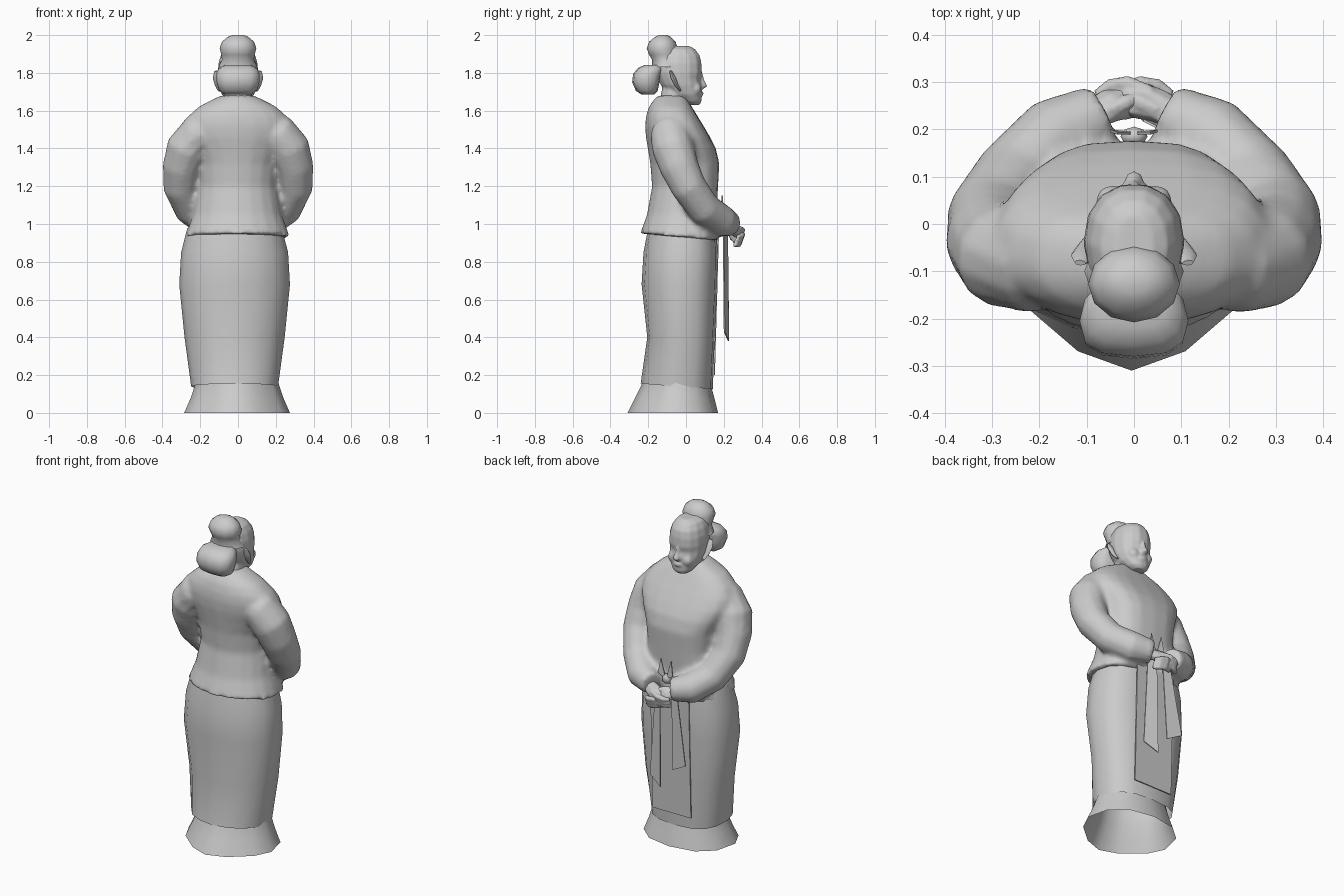
import bpy, bmesh, math
from mathutils import Vector

cube = bpy.data.objects.get("Cube")
if cube:
    bpy.data.objects.remove(cube, do_unlink=True)

grey = bpy.data.materials.new("plain grey")
grey.use_nodes = True
grey.diffuse_color = (0.6, 0.6, 0.6, 1)
grey.node_tree.nodes["Principled BSDF"].inputs["Base Color"].default_value = (0.6, 0.6, 0.6, 1)


def finish(name, bm, angle=50):
    bmesh.ops.recalc_face_normals(bm, faces=bm.faces)
    mesh = bpy.data.meshes.new(name)
    bm.to_mesh(mesh)
    bm.free()
    mesh.materials.append(grey)
    obj = bpy.data.objects.new(name, mesh)
    bpy.context.collection.objects.link(obj)
    bpy.ops.object.select_all(action='DESELECT')
    obj.select_set(True)
    bpy.context.view_layer.objects.active = obj
    bpy.ops.object.shade_smooth_by_angle(angle=math.radians(angle))
    return obj


def skin(name, rings, angle=50, closed=True):
    """Join rings of points into a surface, capped unless open."""
    bm = bmesh.new()
    loops = [[bm.verts.new(p) for p in ring] for ring in rings]
    n = len(loops[0])
    for a, b in zip(loops, loops[1:]):
        for i in range(n):
            j = (i + 1) % n
            bm.faces.new((a[i], a[j], b[j], b[i]))
    if closed:
        bm.faces.new(loops[0])
        bm.faces.new(loops[-1])
    return finish(name, bm, angle)


def stack(name, rows, n=16, square=1.0, rear=1.0, cx=0, tilt=0, angle=50, closed=True):
    """Rows of (z, half width, low y, high y); square and rear below 1 make boxier rings."""
    rings = []
    for k, (z, hw, low, high) in enumerate(rows):
        ring = []
        for i in range(n):
            t = math.tau * i / n
            c, s = math.cos(t), math.sin(t)
            e = square if s > 0 else rear
            x = cx + hw * math.copysign(abs(c) ** e, c)
            y = (low + high) / 2 + (high - low) / 2 * math.copysign(abs(s) ** e, s)
            ring.append((x, y, z - (tilt * s if k == 0 else 0)))
        rings.append(ring)
    return skin(name, rings, angle, closed)


def tube(name, path, n=10, flat=1.0, mirror=1):
    """Rings (x, y, z, radius) swept along a path."""
    pts = [Vector((p[0] * mirror, p[1], p[2])) for p in path]
    rings = []
    for k, p in enumerate(pts):
        d = (pts[min(k + 1, len(pts) - 1)] - pts[max(k - 1, 0)]).normalized()
        u = d.cross(Vector((0, 1, 0.8))).normalized()
        v = d.cross(u)
        r = path[k][3]
        rings.append([p + u * r * math.cos(math.tau * i / n) + v * r * flat * math.sin(math.tau * i / n)
                      for i in range(n)])
    return skin(name, rings)


def ball(name, centre, size, u=10, v=7):
    bm = bmesh.new()
    bmesh.ops.create_uvsphere(bm, u_segments=u, v_segments=v, radius=1)
    for w in bm.verts:
        w.co = Vector(centre) + Vector(a * b for a, b in zip(w.co, size))
    return finish(name, bm, 60)


def plate(name, corners, thick=0.006):
    """Thin hanging cloth panel from its outline."""
    bm = bmesh.new()
    face = bm.faces.new([bm.verts.new(c) for c in corners])
    out = bmesh.ops.extrude_face_region(bm, geom=[face])
    for w in out["geom"]:
        if isinstance(w, bmesh.types.BMVert):
            w.co.y -= thick
    return finish(name, bm, 30)


def blend(parts, voxel, rounds):
    """Fuse overlapping parts into one soft skin, kept under the first part's name."""
    bpy.ops.object.select_all(action='DESELECT')
    for part in parts:
        part.select_set(True)
    bpy.context.view_layer.objects.active = parts[0]
    bpy.ops.object.join()
    fuse = parts[0].modifiers.new("fuse", 'REMESH')
    fuse.mode = 'VOXEL'
    fuse.voxel_size = voxel
    fuse.use_smooth_shade = True
    soften = parts[0].modifiers.new("soften", 'SMOOTH')
    soften.iterations = rounds


# Clothing
stack("underskirt", [(0, .28, -.31, .17), (.08, .245, -.27, .15), (.15, .222, -.235, .13),
                     (.2, .21, -.22, .12), (.45, .22, -.18, .12)],
      n=12, square=.85, rear=1.3, cx=-.005, closed=False)
stack("skirt", [(.14, .23, -.24, .142), (.4, .265, -.205, .152), (.68, .293, -.235, .165),
                (.85, .283, -.225, .168), (.98, .25, -.2, .16)],
      square=.75, cx=-.018, tilt=.015, closed=False)
jacket = stack("jacket", [(.93, .278, -.243, .174), (1.05, .236, -.207, .162), (1.2, .212, -.18, .17),
                          (1.32, .225, -.19, .177), (1.4, .262, -.203, .158), (1.46, .29, -.213, .128),
                          (1.52, .29, -.217, .093), (1.57, .262, -.212, .062), (1.62, .207, -.197, .032),
                          (1.65, .15, -.177, .012), (1.68, .088, -.152, -.003)],
               n=20, square=.72, cx=-.003, tilt=.02)

# Sleeves, fused with the jacket at the shoulders
sleeve = [(.12, -.085, 1.5, .08), (.215, -.083, 1.475, .107), (.27, -.068, 1.4, .113),
          (.297, -.035, 1.3, .104), (.302, .015, 1.195, .095), (.25, .097, 1.08, .09),
          (.16, .187, 1.015, .088), (.065, .235, 1.0, .066)]
blend([jacket] + [tube("sleeve", sleeve, 12, mirror=m) for m in (1, -1)], .014, 6)

# Hands with palm, fingers and thumb
for side, m in (("left", 1), ("right", -1)):
    lift = .012 * m
    hand = [tube(side + "_hand", [(.1, .225, .99, .036), (.05, .25, .975, .042),
                                  (.01, .262, .95 + lift, .047), (-.04, .265, .935 + lift, .034)],
                 8, .75, m)]
    for f in range(3):
        z = .965 - .022 * f + lift
        y = .292 - .008 * f
        hand.append(tube("finger", [(.035, y - .015, z, .017), (-.015, y + .006, z - .01, .017),
                                    (-.05, y, z - .018, .016), (-.08, y - .02, z - .022, .012)],
                         6, mirror=m))
    hand.append(tube("thumb", [(.05, .24, 1.0, .018), (.015, .258, .995, .018),
                               (-.02, .27, .98, .013)], 6, mirror=m))
    blend(hand, .006, 2)

# Apron, sash tails and bow
plate("apron", [(.12, .174, .93), (-.14, .174, .93), (-.14, .153, .2), (.12, .153, .2)])
plate("long_sash_tail", [(.065, .2, 1.0), (.02, .222, 1.0), (.015, .228, .38), (.1, .206, .43)])
plate("short_sash_tail", [(-.04, .2, 1.0), (-.08, .21, 1.0), (-.155, .228, .55), (-.06, .215, .5)])
ball("sash_knot", (0, .185, 1.03), (.03, .022, .03), 8, 5)
for side, m in (("left", 1), ("right", -1)):
    plate(side + "_bow_loop", [(0, .195, 1.03), (.05 * m, .2, 1.06), (.035 * m, .195, 1.15)])

# Head, fused with neck and features
head = stack("head", [(1.63, .034, .005, .07), (1.648, .06, -.03, .083), (1.685, .086, -.085, .084),
                      (1.735, .101, -.135, .084), (1.768, .105, -.15, .077), (1.8, .107, -.165, .086),
                      (1.85, .104, -.168, .084), (1.892, .092, -.16, .075), (1.925, .072, -.15, .05),
                      (1.942, .04, -.13, .02)], n=14, square=.9)
features = [stack("neck", [(1.6, .08, -.15, -.005), (1.68, .076, -.135, .01), (1.75, .075, -.12, .03)], n=12),
            stack("nose", [(1.715, .018, .05, .094), (1.73, .024, .05, .115), (1.765, .014, .05, .096),
                           (1.8, .01, .05, .088)], n=8),
            ball("lips", (0, .08, 1.69), (.03, .014, .012), 8, 6)]
for side, m in (("left", 1), ("right", -1)):
    features.append(ball("cheek", (.045 * m, .053, 1.715), (.036, .03, .036), 8, 6))
    tube(side + "_ear", [(.096, -.03, 1.705, .01), (.102, -.05, 1.735, .02),
                         (.108, -.068, 1.775, .026), (.114, -.082, 1.81, .012)], 8, .5, m)
blend([head] + features, .007, 4)

# Gathered hair
stack("top_bun", [(1.83, .105, -.18, -.02), (1.87, .085, -.18, -.035), (1.895, .088, -.195, -.045),
                  (1.93, .097, -.208, -.045), (1.965, .085, -.195, -.055),
                  (1.99, .055, -.165, -.08), (2.0, .03, -.145, -.1)], n=12, angle=60)
stack("back_bun", [(1.685, .07, -.235, -.17), (1.705, .1, -.265, -.15), (1.75, .113, -.285, -.14),
                   (1.795, .115, -.28, -.13), (1.825, .102, -.255, -.12),
                   (1.842, .07, -.22, -.12)], n=12, square=.7, rear=.75, angle=60)
